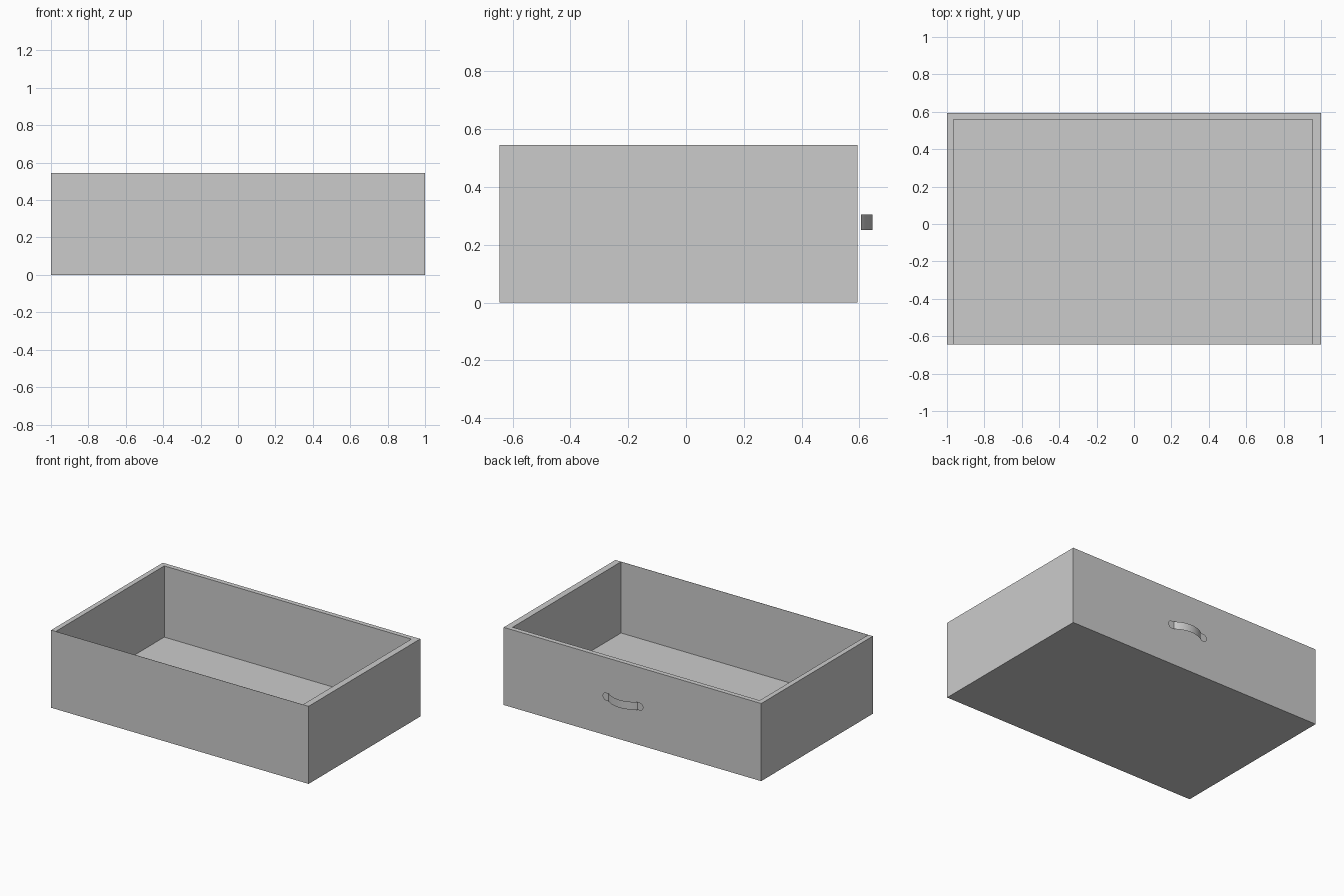
import bpy, bmesh, math

if "Cube" in bpy.data.objects:
    bpy.data.objects.remove(bpy.data.objects["Cube"])


def finish(bm, name):
    mesh = bpy.data.meshes.new(name)
    bm.to_mesh(mesh)
    bm.free()
    obj = bpy.data.objects.new(name, mesh)
    bpy.context.collection.objects.link(obj)
    return obj


def rect_ring(bm, x0, x1, y0, y1, z):
    return [bm.verts.new((x, y, z)) for x, y in ((x0, y0), (x1, y0), (x1, y1), (x0, y1))]


# Drawer tray: outer shell, rim, inner walls and floor as stacked rings
# (the front panel is paper thin, the other walls are thick)
OUTER = (-1.0, 1.0, -0.645, 0.594)
INNER = (-0.965, 0.955, -0.643, 0.56)
TOP, FLOOR = 0.545, 0.045
bm = bmesh.new()
rings = [rect_ring(bm, *OUTER, 0), rect_ring(bm, *OUTER, TOP),
         rect_ring(bm, *INNER, TOP), rect_ring(bm, *INNER, FLOOR)]
for a, b in zip(rings, rings[1:]):
    for i in range(4):
        j = (i + 1) % 4
        bm.faces.new((a[i], a[j], b[j], b[i]))
bm.faces.new(rings[0][::-1])
bm.faces.new(rings[-1])
bmesh.ops.recalc_face_normals(bm, faces=bm.faces)
finish(bm, "drawer_tray")

# Handle: thin strip with flat rounded ends and a middle bowed outwards
CX, CZ, BASE = 0.066, 0.278, 0.605
HALF, RAD, BOW = 0.131, 0.0275, 0.04
ARC = 0.113
TAB = ARC + RAD * 1.65 - RAD
R = (ARC ** 2 + BOW ** 2) / (2 * BOW)
SWEEP = math.asin(ARC / R)

stations = []                                   # (x, y, half height)
for i in range(9):                              # right hand rounded tab
    t = math.pi / 2 * i / 8
    stations.append((TAB + RAD * math.cos(t), 0, RAD * math.sin(t)))
for i in range(17):                             # bowed grip
    t = SWEEP * (1 - i / 8)
    stations.append((R * math.sin(t), R * math.cos(t) - R + BOW, RAD))
stations += [(-x, y, h) for x, y, h in stations[8::-1]]   # mirrored tab

bm = bmesh.new()
cols = [[bm.verts.new((CX + x, BASE + y, CZ + s * h)) for s in (-1, 1)] for x, y, h in stations]
for a, b in zip(cols, cols[1:]):
    bm.faces.new((a[0], b[0], b[1], a[1]))
bmesh.ops.remove_doubles(bm, verts=bm.verts, dist=1e-5)
bm.normal_update()
handle = finish(bm, "handle")
bpy.context.view_layer.objects.active = handle
handle.select_set(True)
bpy.ops.object.shade_smooth_by_angle(angle=math.radians(20))
